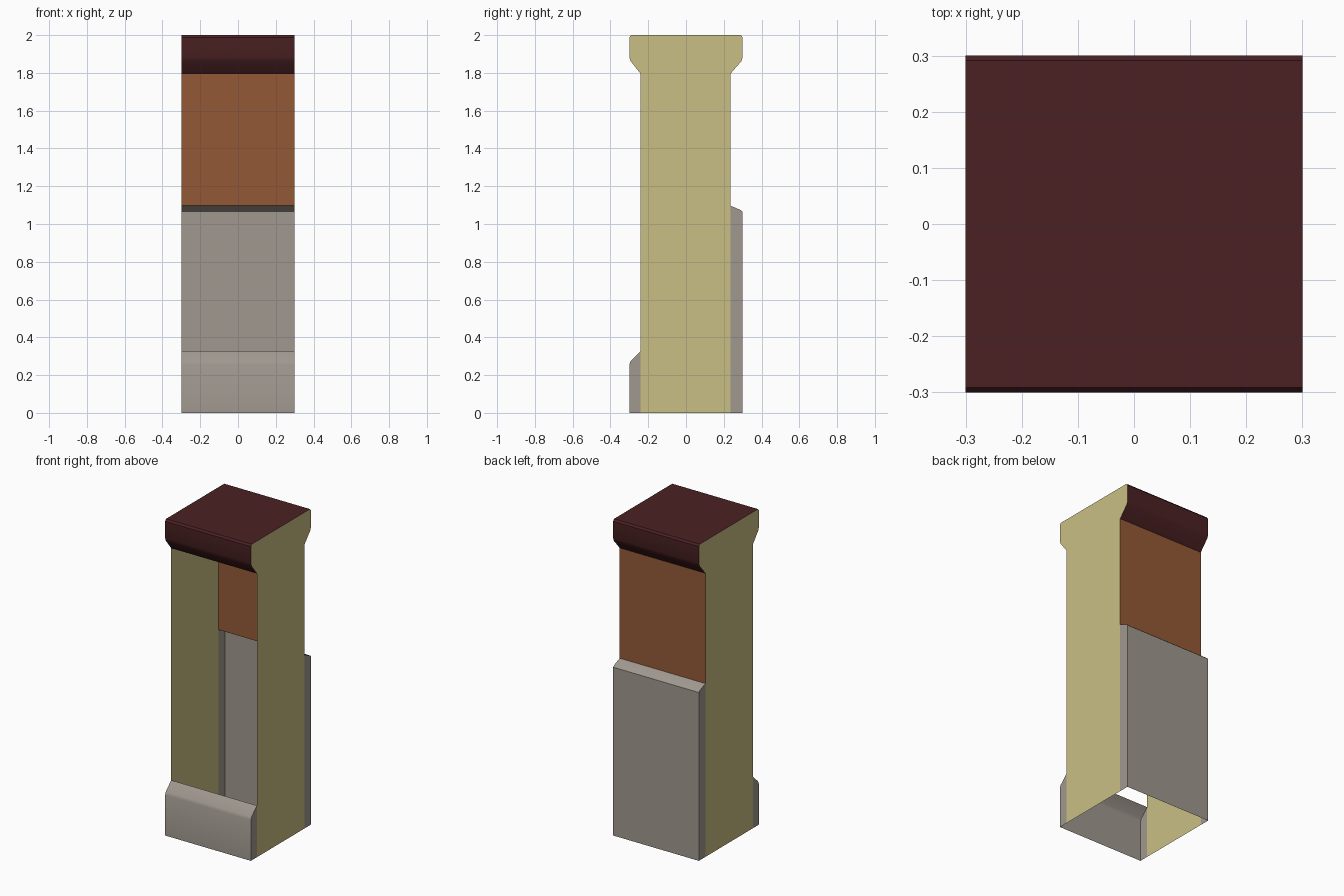
import bpy
import math

if "Cube" in bpy.data.objects:
    bpy.data.objects.remove(bpy.data.objects["Cube"])

HALF = 0.3          # half width in x


def srgb(r, g, b):
    lin = [c / 255 for c in (r, g, b)]
    lin = [c / 12.92 if c <= 0.04045 else ((c + 0.055) / 1.055) ** 2.4 for c in lin]
    return (*lin, 1.0)


def material(name, rgb):
    m = bpy.data.materials.new(name)
    m.diffuse_color = srgb(*rgb)
    m.use_nodes = True
    m.node_tree.nodes["Principled BSDF"].inputs["Base Color"].default_value = m.diffuse_color
    return m


KHAKI = material("khaki plaster", (201, 191, 132))
STONE = material("grey stone", (160, 152, 143))
BRICK = material("brown wall", (148, 89, 55))
MAROON = material("maroon cap", (75, 33, 35))


def make(name, verts, faces, mat, smooth=False):
    mesh = bpy.data.meshes.new(name)
    mesh.from_pydata(verts, [], faces)
    mesh.materials.append(mat)
    ob = bpy.data.objects.new(name, mesh)
    bpy.context.collection.objects.link(ob)
    if smooth:
        bpy.ops.object.select_all(action='DESELECT')
        ob.select_set(True)
        bpy.context.view_layer.objects.active = ob
        bpy.ops.object.shade_smooth_by_angle(angle=math.radians(35))
    return ob


def strip(name, path, mat, smooth=False):
    """Sheet swept across the width; path of (y, z) runs up front, over, down back."""
    verts = [(x, y, z) for y, z in path for x in (-HALF, HALF)]
    faces = [(2 * i, 2 * i + 1, 2 * i + 3, 2 * i + 2) for i in range(len(path) - 1)]
    return make(name, verts, faces, mat, smooth)


def side_pair(name, outline, mat):
    """Flat end panel on both sides; outline (y, z) anticlockwise seen from +x."""
    n = len(outline)
    verts = [(s * HALF, y, z) for s in (1, -1) for y, z in outline]
    return make(name, verts, [tuple(range(n)), tuple(range(2 * n - 1, n - 1, -1))], mat)


# shared profiles
F, B = -0.24, 0.235     # front and back planes of the shaft
plinth = [(-0.3, 0), (-0.3, 0.257), (-0.293, 0.275), (F, 0.327)]
skirt = [(B, 1.097), (0.292, 1.073), (0.3, 1.065), (0.3, 0)]
cap = [(F, 1.795), (-0.293, 1.862), (-0.3, 1.882), (-0.3, 1.988), (-0.291, 2.0),
       (0.291, 2.0), (0.3, 1.988), (0.3, 1.882), (0.293, 1.862), (B, 1.795)]

# front plinth, back skirt, upper back wall and cap (front stays open, as does the base)
strip("front_plinth", plinth, STONE, True)
strip("back_skirt", skirt, STONE, True)
strip("upper_back_wall", [(B, 1.795), (B, 1.097)], BRICK)
strip("cap", cap, MAROON, True)

# end panels
side_pair("end_panels", [(F, 0), (B, 0)] + cap[::-1], KHAKI)
side_pair("plinth_ends", [(F, 0)] + plinth[::-1], STONE)
side_pair("skirt_ends", [(B, 0)] + skirt[::-1], STONE)
